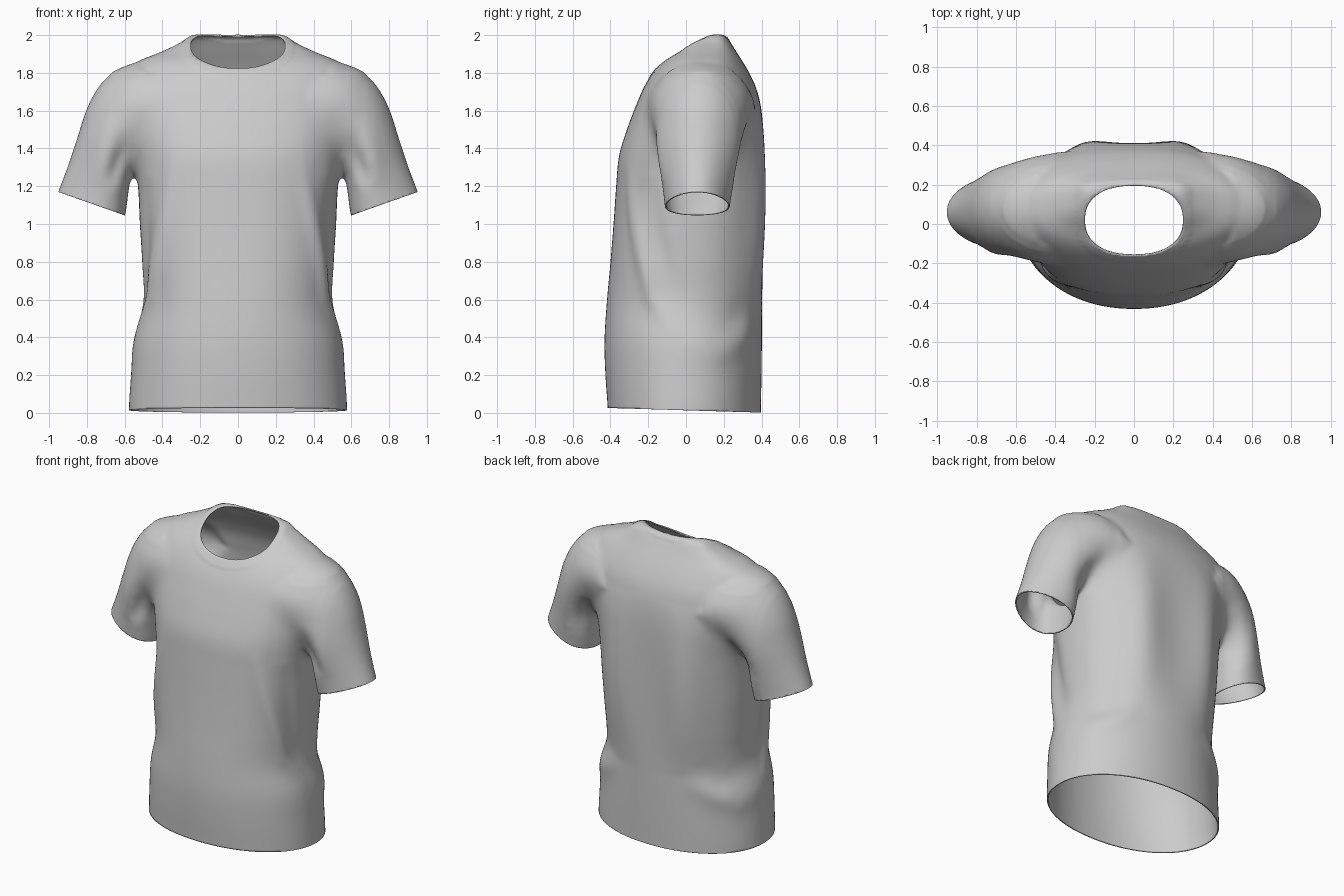
import bpy, bmesh, math
from mathutils import Vector
from mathutils.geometry import intersect_point_line

if "Cube" in bpy.data.objects:
    bpy.data.objects.remove(bpy.data.objects["Cube"])

N = 64


def spline(rows, steps=5):
    """Catmull-Rom interpolation through rows of section numbers."""
    out = []
    for i in range(len(rows) - 1):
        p = [rows[max(0, min(len(rows) - 1, i + k))] for k in (-1, 0, 1, 2)]
        for s in range(steps):
            t = s / steps
            out.append([0.5 * (2 * b + (c - a) * t + (2 * a - 5 * b + 4 * c - d) * t * t
                               + (3 * b - a - 3 * c + d) * t ** 3) for a, b, c, d in zip(*p)])
    return out + [list(rows[-1])]


def unit_ring(p):
    for k in range(N):
        a = 2 * math.pi * k / N
        c, s = math.cos(a), math.sin(a)
        yield (math.copysign(abs(c) ** (2 / p), c), math.copysign(abs(s) ** (2 / p), s))


def loft(bm, rings):
    vs = [[bm.verts.new(co) for co in r] for r in rings]
    faces = [bm.faces.new((a[k], a[(k + 1) % N], b[(k + 1) % N], b[k]))
             for a, b in zip(vs, vs[1:]) for k in range(N)]
    faces += [bm.faces.new(vs[0][::-1]), bm.faces.new(vs[-1])]
    bmesh.ops.recalc_face_normals(bm, faces=faces)


# Torso sections: z, half width, front y, back y, squareness
torso = [(-.1, .578, -.41, .395, 2.1), (.03, .578, -.415, .397, 2.1), (.2, .567, -.427, .4, 2.1),
         (.38, .552, -.432, .402, 2.1), (.58, .502, -.42, .403, 2.2), (.8, .508, -.4, .405, 2.3),
         (1.0, .52, -.384, .407, 2.35), (1.2, .53, -.37, .409, 2.4), (1.36, .555, -.355, .41, 2.4),
         (1.5, .585, -.313, .408, 2.4), (1.62, .6, -.268, .397, 2.4), (1.72, .6, -.225, .372, 2.4),
         (1.8, .585, -.176, .335, 2.3), (1.86, .53, -.122, .3, 2.3), (1.91, .41, -.05, .268, 2.6),
         (1.955, .315, .015, .24, 3.2), (1.982, .275, .075, .222, 3.5), (2.0, .245, .125, .205, 3.2)]

# Sleeve sections: inner x, inner z, outer x, outer z, centre y, half depth
sleeve = [(.63, .96, .985, 1.085, .06, .165), (.597, 1.045, .953, 1.17, .06, .168),
          (.575, 1.2, .9, 1.31, .063, .19), (.54, 1.34, .85, 1.46, .067, .218),
          (.46, 1.44, .805, 1.6, .073, .24), (.4, 1.48, .745, 1.715, .075, .256),
          (.33, 1.48, .665, 1.805, .078, .275), (.26, 1.5, .53, 1.86, .08, .285)]

bm = bmesh.new()
loft(bm, [[(w * u, (f + b) / 2 + (b - f) / 2 * v, z) for u, v in unit_ring(p)]
          for z, w, f, b, p in spline(torso)])
for side in (-1, 1):
    loft(bm, [[(side * ((x0 + x1) / 2 + (x1 - x0) / 2 * u), cy + ry * v * (1 - .22 * u),
                (z0 + z1) / 2 + (z1 - z0) / 2 * u) for u, v in unit_ring(2.1)]
              for x0, z0, x1, z1, cy, ry in spline(sleeve)])
mesh = bpy.data.meshes.new("shirt")
bm.to_mesh(mesh)
bm.free()
shirt = bpy.data.objects.new("shirt", mesh)
bpy.context.collection.objects.link(shirt)

# Fuse torso and sleeves into one skin
rem = shirt.modifiers.new("fuse", 'REMESH')
rem.mode = 'VOXEL'
rem.voxel_size = 0.014
smo = shirt.modifiers.new("relax", 'SMOOTH')
smo.factor, smo.iterations = 0.5, 8
fused = bpy.data.meshes.new_from_object(shirt.evaluated_get(bpy.context.evaluated_depsgraph_get()))
shirt.modifiers.clear()
bm = bmesh.new()
bm.from_mesh(fused)

# Blend the armhole seams
for x0, x1, z0, z1, count in ((.36, .72, 1.22, 1.8, 30), (.4, .68, 1.26, 1.76, 40)):
    area = [v for v in bm.verts if x0 < abs(v.co.x) < x1 and z0 < v.co.z < z1]
    for _ in range(count):
        bmesh.ops.smooth_vert(bm, verts=area, factor=.5,
                              use_axis_x=True, use_axis_y=True, use_axis_z=True)
bm.normal_update()


def neck(co):
    """1.0 on the neckline, below 1 inside it."""
    p = 2.3
    return ((abs(co.x) / .25) ** p + (abs(co.y - .018) / .178) ** p) ** (1 / p)


# Cloth folds: height, width, path (mirrored in x)
folds = [(.02, .05, [(.33, -.3, 1.35), (.4, -.27, 1.0), (.47, -.19, .62), (.53, -.03, .38)]),
         (-.016, .06, [(.46, -.19, 1.25), (.48, -.14, .9), (.49, -.05, .55)]),
         (.013, .07, [(.53, -.05, .38), (.48, .16, .32), (.38, .3, .4), (.25, .37, .5)]),
         (-.01, .08, [(.5, .0, .5), (.43, .23, .48), (.3, .34, .6)]),
         (.036, .13, [(.25, .39, 1.65), (.25, .39, .5)]),
         (-.018, .04, [(.58, -.13, 1.52), (.68, -.12, 1.18)]),
         (.012, .045, [(.64, -.13, 1.56), (.75, -.1, 1.2)]),
         (-.014, .05, [(.54, .27, 1.48), (.63, .23, 1.15)])]
folds = [(h, w, [Vector(p) for p in path]) for h, w, path in folds]
for v in bm.verts:
    q = Vector((abs(v.co.x), v.co.y, v.co.z))
    d = 0
    for h, w, path in folds:
        best, along = 9, 0
        for i, (a, b) in enumerate(zip(path, path[1:])):
            t = max(0, min(1, intersect_point_line(q, a, b)[1]))
            dist = (q - a.lerp(b, t)).length
            if dist < best:
                best, along = dist, (i + t) / (len(path) - 1)
        d += h * math.exp(-(best / w) ** 2) * math.sin(math.pi * along)
    if q.z > 1.7 and neck(q) < 1.2:      # collar band
        d += .003
    v.co += v.normal * d
for _ in range(3):
    bmesh.ops.smooth_vert(bm, verts=[v for v in bm.verts if v.co.z < 1.75], factor=.5,
                          use_axis_x=True, use_axis_y=True, use_axis_z=True)
bm.normal_update()

# Neck opening, with its rim pulled onto a clean curve
bmesh.ops.delete(bm, geom=[f for f in bm.faces if f.calc_center_median().z > 1.6
                           and neck(f.calc_center_median()) < 1], context='FACES')
for v in [v for v in bm.verts if v.is_boundary]:
    n = v.normal.copy()
    k = 1 / neck(v.co)
    dx, dy = v.co.x * (k - 1), (v.co.y - .018) * (k - 1)
    dz = -(n.x * dx + n.y * dy) / max(n.z, .4)
    v.co += Vector((dx, dy, max(-.012, min(.012, dz))))


def open_end(test, point, normal):
    faces = [f for f in bm.faces if test(f.calc_center_median())]
    geom = list({v for f in faces for v in f.verts}) + list({e for f in faces for e in f.edges}) + faces
    bmesh.ops.bisect_plane(bm, geom=geom, dist=1e-5, plane_co=point, plane_no=normal, clear_outer=True)


# Hem and cuff openings
open_end(lambda c: c.z < .2, (0, .39, .002), (0, -.024, -.8))
for side in (-1, 1):
    open_end(lambda c: .85 < c.z < 1.3 and c.x * side > .56,
             (side * .597, 0, 1.045), (side * .125, 0, -.355))

for f in bm.faces:
    f.smooth = True
bm.to_mesh(fused)
bm.free()
shirt.data = fused

# Thin cloth thickness
sol = shirt.modifiers.new("cloth", 'SOLIDIFY')
sol.thickness, sol.offset = 0.008, -1
